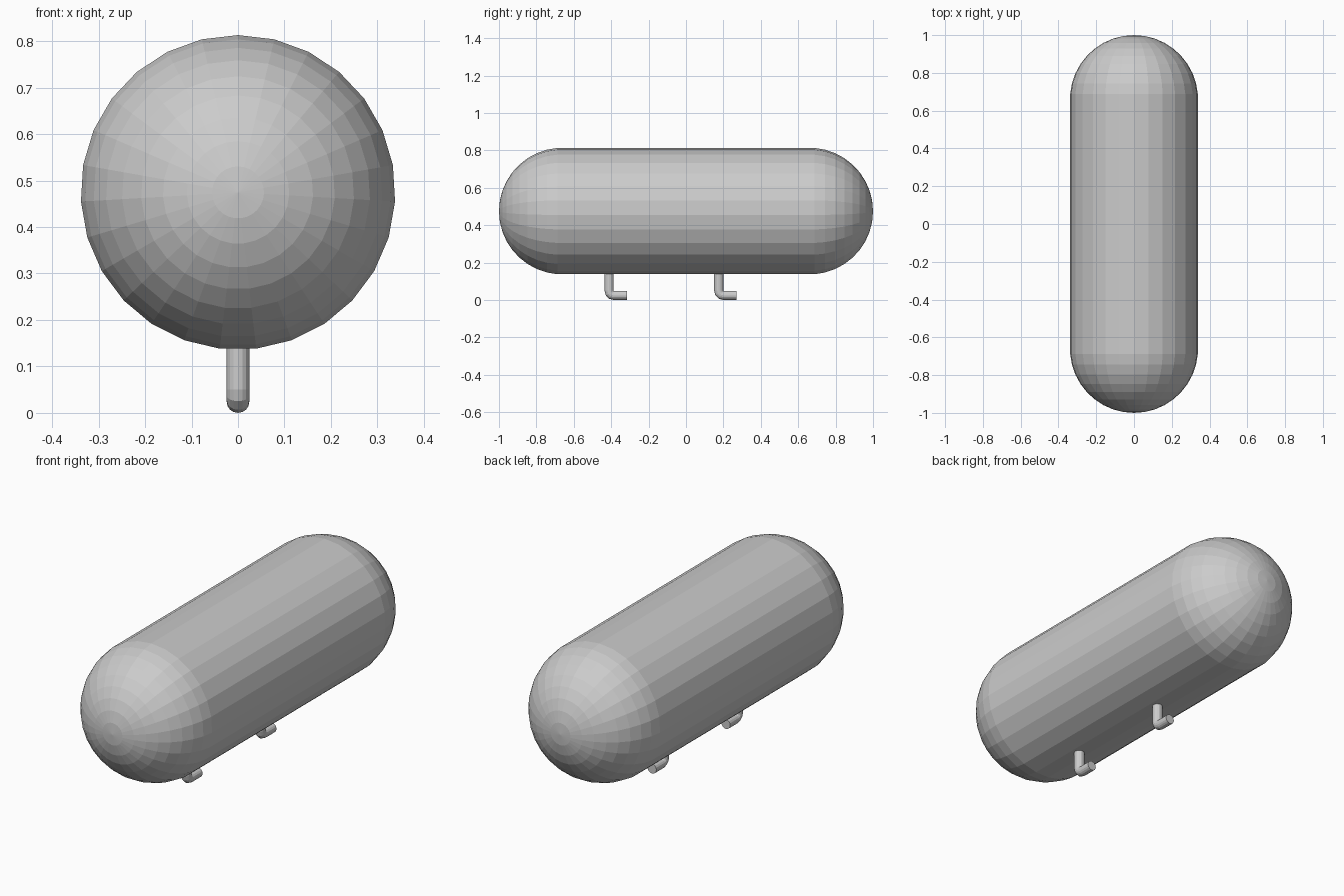
import bpy, bmesh
from math import sin, cos, pi
from mathutils import Matrix, Vector

if "Cube" in bpy.data.objects:
    bpy.data.objects.remove(bpy.data.objects["Cube"])


def finish(bm, name):
    bmesh.ops.recalc_face_normals(bm, faces=bm.faces)
    me = bpy.data.meshes.new(name)
    bm.to_mesh(me)
    bm.free()
    ob = bpy.data.objects.new(name, me)
    bpy.context.collection.objects.link(ob)
    return ob


# Tank: odd-ringed low-poly sphere with its middle band stretched along y
SIDES, RINGS, R = 27, 19, 0.3397
bm = bmesh.new()
bmesh.ops.create_uvsphere(bm, u_segments=SIDES, v_segments=RINGS, radius=R)
for v in bm.verts:
    v.co.z += (1 - R) * (1 if v.co.z > 0 else -1)
# lay the axis along y and put one vertex row at the very top
top = max((v.co for v in bm.verts), key=lambda c: Vector((c.x, c.y)).length).copy()
spin = Vector((0, 1)).angle_signed(Vector((top.x, top.y)))
bm.transform(Matrix.Rotation(spin, 4, 'Z'))
row = max(v.co.y for v in bm.verts)
bm.transform(Matrix.Translation((0, 0, 0.4745)) @ Matrix.Rotation(pi / 2, 4, 'X'))
finish(bm, "tank_body")


# Bent hanger pegs: round rod swept down, around an elbow, then toward +y
def peg(name, y, end_y, r=0.0245, bend=0.0255, sides=16, steps=3):
    path = [(y, 0.17, 0)]
    for i in range(steps + 1):
        a = pi / 2 * i / steps
        path.append((y + bend * (1 - cos(a)), r + bend * (1 - sin(a)), a))
    path.append((end_y, r, pi / 2))
    bm = bmesh.new()
    rings = []
    for py, pz, a in path:
        ring = []
        for k in range(sides):
            t = 2 * pi * k / sides
            u = r * sin(t)
            ring.append(bm.verts.new((r * cos(t), py + u * cos(a), pz + u * sin(a))))
        rings.append(ring)
    for p, q in zip(rings, rings[1:]):
        for k in range(sides):
            n = (k + 1) % sides
            bm.faces.new((p[k], p[n], q[n], q[k]))
    bm.faces.new(rings[0])
    bm.faces.new(rings[-1])
    return finish(bm, name)


peg("front_peg", -0.411, -0.316)
peg("rear_peg", 0.175, 0.270)
